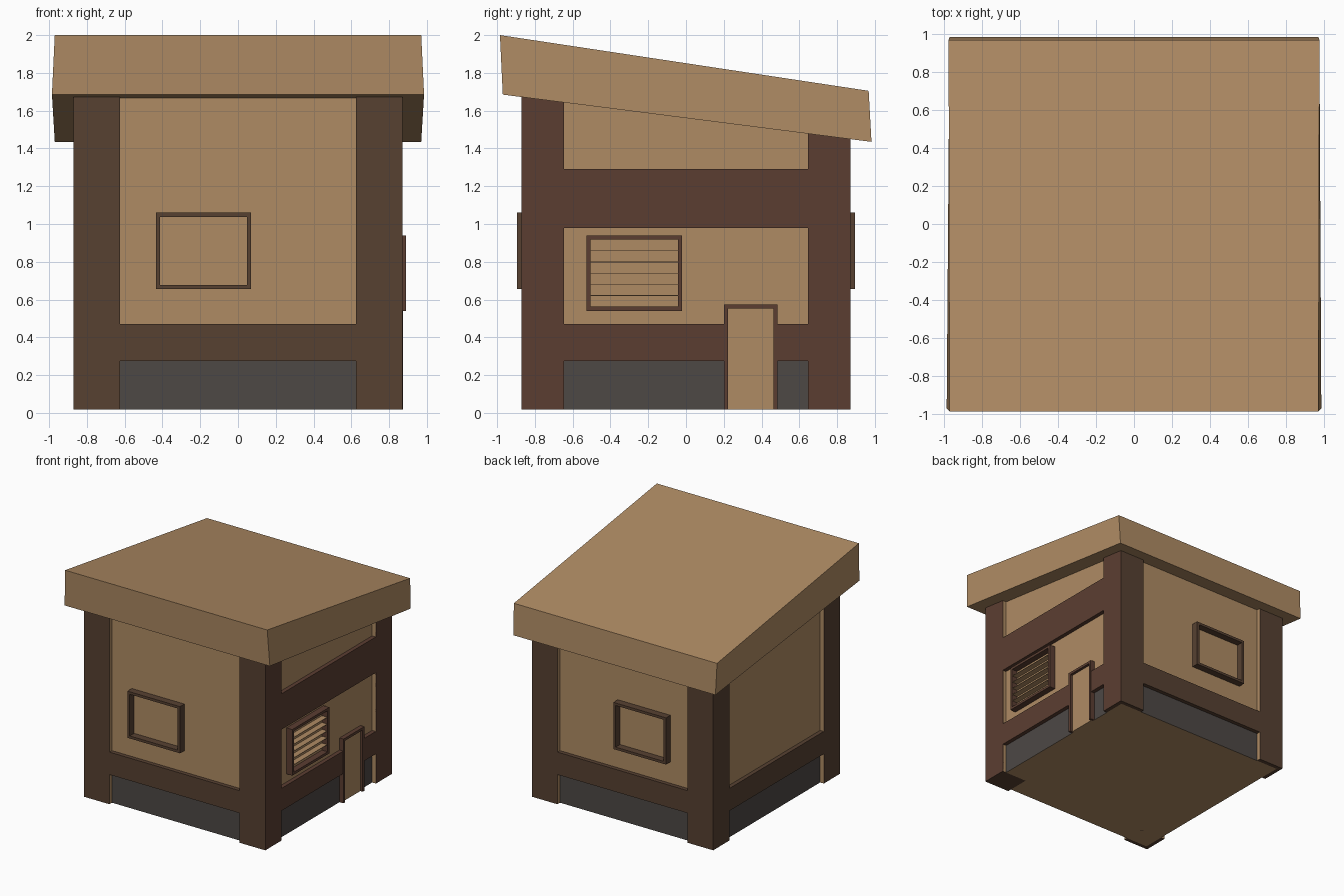
import bpy
import bmesh

if "Cube" in bpy.data.objects:
    bpy.data.objects.remove(bpy.data.objects["Cube"])


def material(name, rgb):
    m = bpy.data.materials.new(name)
    m.diffuse_color = (*rgb, 1)
    m.use_nodes = True
    m.node_tree.nodes["Principled BSDF"].inputs["Base Color"].default_value = m.diffuse_color
    return m


TAN = material("tan_plaster", (0.43, 0.26, 0.127))
BROWN = material("brown_timber", (0.095, 0.053, 0.031))
RED_BROWN = material("reddish_timber", (0.105, 0.048, 0.031))
GREY = material("grey_base", (0.075, 0.065, 0.06))

BASE = 0.018   # underside of the building
OUT = 0.87     # outer face of the timber
IN = 0.835     # recessed wall face
PX, PY = 0.625, 0.647   # inner edges of the corner posts


def under_roof(y):
    return 1.685 - (y + 0.97) * 0.1282


def hexa(name, bottom, top, mat, extra=None):
    """Solid from four bottom and four top corners; extra(normal) picks slot 1."""
    bm = bmesh.new()
    b = [bm.verts.new(v) for v in bottom]
    t = [bm.verts.new(v) for v in top]
    bm.faces.new(b[::-1])
    bm.faces.new(t)
    for i in range(4):
        j = (i + 1) % 4
        bm.faces.new((b[i], b[j], t[j], t[i]))
    bmesh.ops.recalc_face_normals(bm, faces=bm.faces)
    if extra:
        for f in bm.faces:
            f.material_index = int(extra(f))
    me = bpy.data.meshes.new(name)
    bm.to_mesh(me)
    bm.free()
    me.materials.append(mat)
    if extra:
        me.materials.append(TAN)
    ob = bpy.data.objects.new(name, me)
    bpy.context.collection.objects.link(ob)
    return ob


def box(name, x, y, z, mat, extra=None):
    """Axis-aligned box; z top None means it runs up under the sloped roof."""
    x, y = sorted(x), sorted(y)
    pts = [(x[0], y[0]), (x[1], y[0]), (x[1], y[1]), (x[0], y[1])]
    top = [(a, b, under_roof(b) + 0.02 if z[1] is None else z[1]) for a, b in pts]
    return hexa(name, [(a, b, z[0]) for a, b in pts], top, mat, extra)


def frame(name, axis, d, u, z, t=0.022, sill=True):
    """Rectangular frame on a wall whose normal is the given axis."""
    bars = [("left", (u[0], u[0] + t), z), ("right", (u[1] - t, u[1]), z),
            ("top", (u[0] + t, u[1] - t), (z[1] - t, z[1]))]
    if sill:
        bars.append(("sill", (u[0] + t, u[1] - t), (z[0], z[0] + t)))
    for part, uu, zz in bars:
        x, y = (d, uu) if axis == "x" else (uu, d)
        box(f"{name}_{part}", x, y, zz, RED_BROWN if axis == "x" else BROWN)


# Recessed wall body and grey plinth
box("wall_body", (-IN, IN), (-IN, IN), (0.28, None), TAN)
box("plinth", (-IN, IN), (-IN, IN), (BASE, 0.28), GREY,
    lambda f: f.normal.z < -0.5)

# Corner posts with tan inner sides
for sx in (-1, 1):
    for sy in (-1, 1):
        box(f"corner_post_{'right' if sx > 0 else 'left'}_{'back' if sy > 0 else 'front'}",
            (sx * PX, sx * OUT), (sy * PY, sy * OUT), (BASE, None), BROWN,
            lambda f: f.normal.x * sx < -0.5 or f.normal.y * sy < -0.5)
# Reddish facing on the right-hand posts
for sy, n in ((-1, "front"), (1, "back")):
    box(f"right_post_facing_{n}", (OUT - 0.01, OUT + 0.001), (sy * PY, sy * OUT),
        (BASE, None), RED_BROWN)

# Horizontal beams
for s, n in ((-1, "front"), (1, "back")):
    box(f"{n}_lower_beam", (-PX, PX), (s * 0.8, s * OUT), (0.275, 0.47), BROWN)
box("left_lower_beam", (-OUT, -0.8), (-PY, PY), (0.275, 0.47), BROWN)
box("right_lower_beam_long", (0.8, OUT), (-PY, 0.2), (0.275, 0.47), RED_BROWN)
box("right_lower_beam_short", (0.8, OUT), (0.485, PY), (0.275, 0.47), RED_BROWN)
box("right_upper_beam", (0.8, OUT), (-PY, PY), (0.98, 1.29), RED_BROWN)

# Front and back window frames
for s, n in ((-1, "front"), (1, "back")):
    frame(f"{n}_window", "y", (s * 0.82, s * 0.895), (-0.435, 0.07), (0.655, 1.06))

# Right window with flat louvres
frame("louvre_window", "x", (0.82, 0.89), (-0.527, -0.02), (0.54, 0.94))
for i in range(5):
    z = 0.562 + 0.0593 * (i + 1)
    box(f"louvre_{i + 1}", (0.82, 0.885), (-0.505, -0.042), (z - 0.002, z + 0.002), TAN)

# Door and door frame
frame("door_frame", "x", (0.82, 0.873), (0.2, 0.485), (BASE, 0.575), sill=False)
box("door", (0.8, 0.85), (0.222, 0.463), (BASE, 0.553), TAN)

# Sloped roof slab
hexa("roof",
     [(-0.985, -0.97, 1.685), (0.985, -0.97, 1.685), (0.97, 0.982, 1.435), (-0.97, 0.982, 1.435)],
     [(-0.97, -0.985, 2.0), (0.97, -0.985, 2.0), (0.975, 0.967, 1.705), (-0.975, 0.967, 1.705)], TAN)
